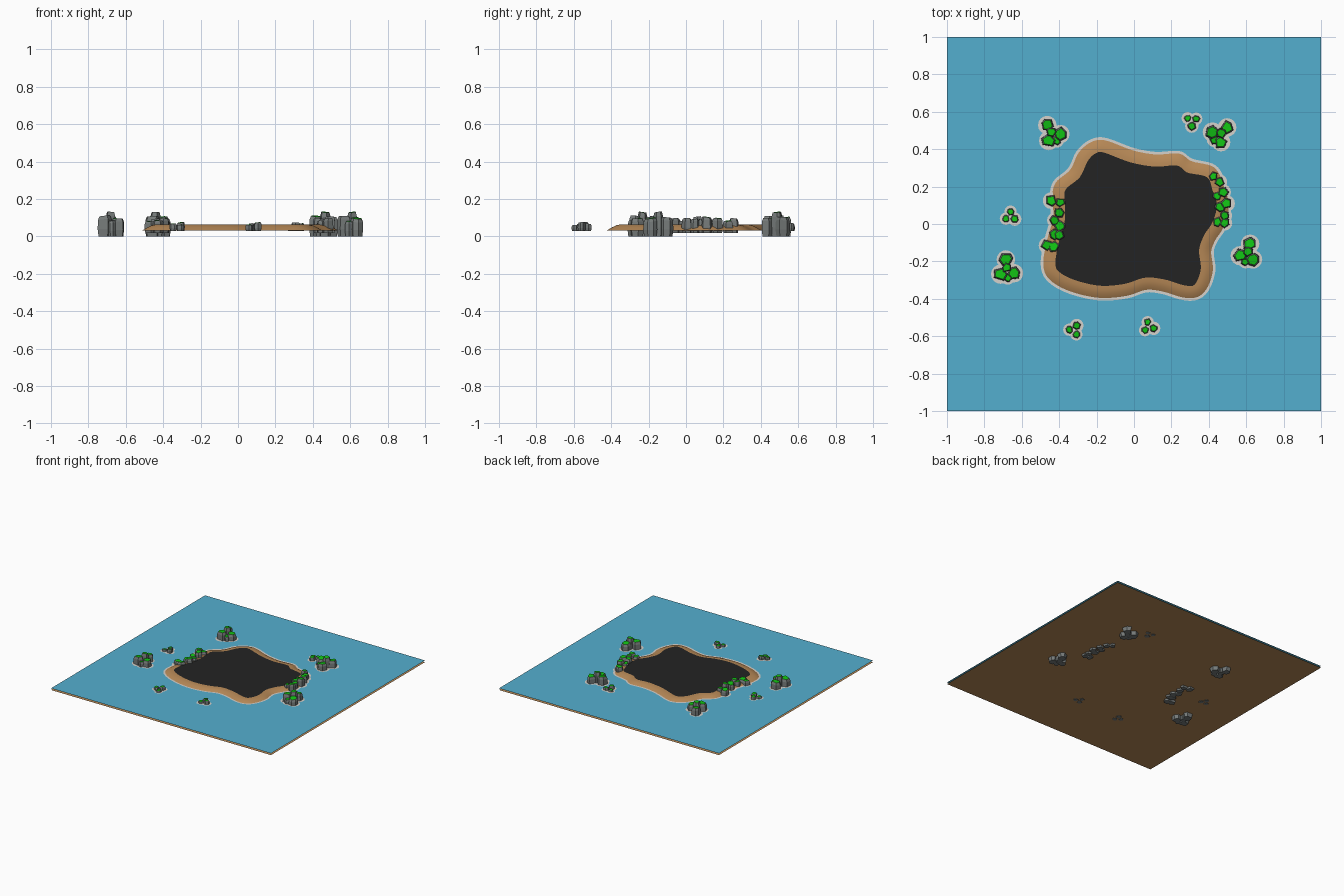
import bpy, bmesh, math, random
from mathutils import Vector

if "Cube" in bpy.data.objects:
    bpy.data.objects.remove(bpy.data.objects["Cube"])

random.seed(4)
WATER, SEABED, TOP = 0.047, 0.033, 0.065


def material(name, r, g, b):
    lin = [((c / 255 + 0.055) / 1.055) ** 2.4 for c in (r, g, b)]
    m = bpy.data.materials.new(name)
    m.diffuse_color = (*lin, 1)
    m.use_nodes = True
    m.node_tree.nodes["Principled BSDF"].inputs["Base Color"].default_value = m.diffuse_color
    return m


blue = material("water blue", 84, 175, 207)
sand = material("sand brown", 182, 136, 86)
dark = material("dark ground", 35, 35, 35)
grey = material("stone grey", 118, 123, 122)
green = material("moss green", 18, 195, 20)
white = material("foam white", 214, 210, 204)


def finish(bm, name, mats, smooth=False):
    me = bpy.data.meshes.new(name)
    bm.to_mesh(me)
    bm.free()
    for m in mats:
        me.materials.append(m)
    for p in me.polygons:
        p.use_smooth = smooth
    ob = bpy.data.objects.new(name, me)
    bpy.context.collection.objects.link(ob)
    return ob


def plane(name, z, mat):
    bm = bmesh.new()
    bm.faces.new([bm.verts.new((x, y, z)) for x, y in ((-1, -1), (1, -1), (1, 1), (-1, 1))])
    finish(bm, name, [mat])


def bridge(bm, a, b):
    n = len(a)
    return [bm.faces.new((a[i], a[(i + 1) % n], b[(i + 1) % n], b[i])) for i in range(n)]


plane("seabed", SEABED, sand)
plane("water", WATER, blue)

# island outline: inner edge of the beach, clockwise
OUTLINE = [(-.20, .38), (-.155, .38), (-.02, .33), (.11, .307), (.23, .312), (.285, .275),
           (.39, .25), (.42, .18), (.443, .10), (.42, .01), (.375, -.06), (.348, -.14),
           (.357, -.24), (.325, -.323), (.27, -.328), (.165, -.297), (.06, -.287),
           (-.05, -.32), (-.18, -.33), (-.31, -.302), (-.395, -.26), (-.42, -.215),
           (-.405, -.11), (-.37, .02), (-.37, .12), (-.365, .185), (-.29, .25), (-.245, .34)]


def spline(pts, k=6):
    out, n = [], len(pts)
    for i in range(n):
        p = [Vector(pts[(i + j) % n]) for j in (-1, 0, 1, 2)]
        for s in range(k):
            t = s / k
            out.append(0.5 * (2 * p[1] + (p[2] - p[0]) * t
                              + (2 * p[0] - 5 * p[1] + 4 * p[2] - p[3]) * t * t
                              + (3 * p[1] - p[0] - 3 * p[2] + p[3]) * t ** 3))
    return out


curve = spline(OUTLINE)
N = len(curve)
normals = []
for i in range(N):
    t = curve[(i + 6) % N] - curve[(i - 6) % N]
    normals.append(Vector((-t.y, t.x)).normalized())


def ring(bm, off, z):
    return [bm.verts.new((*(p + q * off), z)) for p, q in zip(curve, normals)][::-1]


# dark island top
bm = bmesh.new()
bm.faces.new(ring(bm, 0, TOP))
bmesh.ops.triangulate(bm, faces=bm.faces[:])
finish(bm, "island_ground", [dark])

# rounded beach sloping to the seabed
bm = bmesh.new()
rings = [ring(bm, o, z) for o, z in ((0, TOP), (.02, .064), (.042, .059), (.065, .048), (.09, SEABED))]
for a, b in zip(rings, rings[1:]):
    bridge(bm, b, a)
finish(bm, "beach", [sand], True)

# foam line round the island
bm = bmesh.new()
bridge(bm, ring(bm, .079, WATER + .001), ring(bm, .06, WATER + .001))
finish(bm, "island_foam", [white])


def stone(bm, x, y, r, base, top):
    """Irregular faceted block with a mossy top."""
    n = random.choice((5, 6, 6, 7))
    a0 = random.uniform(0, 6.28)
    dirs = [(a0 + 2 * math.pi * (i + random.uniform(-.2, .2)) / n, r * random.uniform(.9, 1.12))
            for i in range(n)]
    tilt = Vector((random.uniform(-.15, .15), random.uniform(-.15, .15)))
    h = top - base
    levels = []
    for s, f in ((.88, 0), (1.02, .35), (.97, .8), (.76, .97)):
        ringv = []
        for a, d in dirs:
            dx, dy = math.cos(a) * d * s, math.sin(a) * d * s
            z = base + h * f + (tilt.x * dx + tilt.y * dy if f > .5 else 0)
            ringv.append(bm.verts.new((x + dx, y + dy, z)))
        levels.append(ringv)
    bm.faces.new(levels[0][::-1])
    for a, b in zip(levels, levels[1:]):
        bridge(bm, a, b)
    bm.faces.new(levels[-1]).material_index = 1


def rock_group(name, stones, base, foam=True):
    bm = bmesh.new()
    for x, y, r, top in stones:
        stone(bm, x, y, r, base, top)
    finish(bm, name, [grey, green])
    # foam discs just above the water
    if foam:
        bm = bmesh.new()
        for x, y, r, _ in stones:
            bm.faces.new([bm.verts.new((x + (r * 1.05 + .012) * math.cos(k * math.pi / 8),
                                        y + (r * 1.05 + .012) * math.sin(k * math.pi / 8),
                                        WATER + .0015)) for k in range(16)])
        finish(bm, name + "_foam", [white])


def placed(template, cx, cy, deg):
    c, s = math.cos(math.radians(deg)), math.sin(math.radians(deg))
    return [(cx + c * x - s * y, cy + s * x + c * y, r, t) for x, y, r, t in template]


# large sea rocks
BIG = [(-.005, .045, .036, .105), (-.033, -.033, .038, .112), (.038, -.028, .036, .10),
       (.0, .002, .029, .134), (.005, -.05, .026, .085)]
for i, (x, y, d) in enumerate(((-.44, .49, 25), (.465, .485, -53), (-.68, -.235, 0), (.61, -.15, -20))):
    rock_group(f"large_rock_{i + 1}", placed(BIG, x, y, d), 0)

# small sea rocks
SMALL = [(0, .026, .020, .07), (-.025, -.012, .020, .063), (.022, -.014, .023, .076)]
for i, (x, y, d) in enumerate(((-.66, .04, 0), (.31, .55, -60), (-.32, -.565, 90), (.08, -.55, 15))):
    rock_group(f"small_rock_{i + 1}", placed(SMALL, x, y, d), .03)

# rock walls along the two shores
LEFT = [(-.443, .125), (-.395, .115), (-.40, .06), (-.425, .02), (-.395, -.01),
        (-.425, -.055), (-.40, -.06), (-.465, -.115), (-.43, -.12)]
RIGHT = [(.425, .255), (.458, .225), (.475, .17), (.445, .15), (.495, .11),
         (.46, .09), (.485, .045), (.445, .01), (.485, .005)]
for name, pts in (("left_shore_rocks", LEFT), ("right_shore_rocks", RIGHT)):
    rock_group(name, [(x, y, random.uniform(.026, .032), random.uniform(.08, .108)) for x, y in pts],
               .018)
